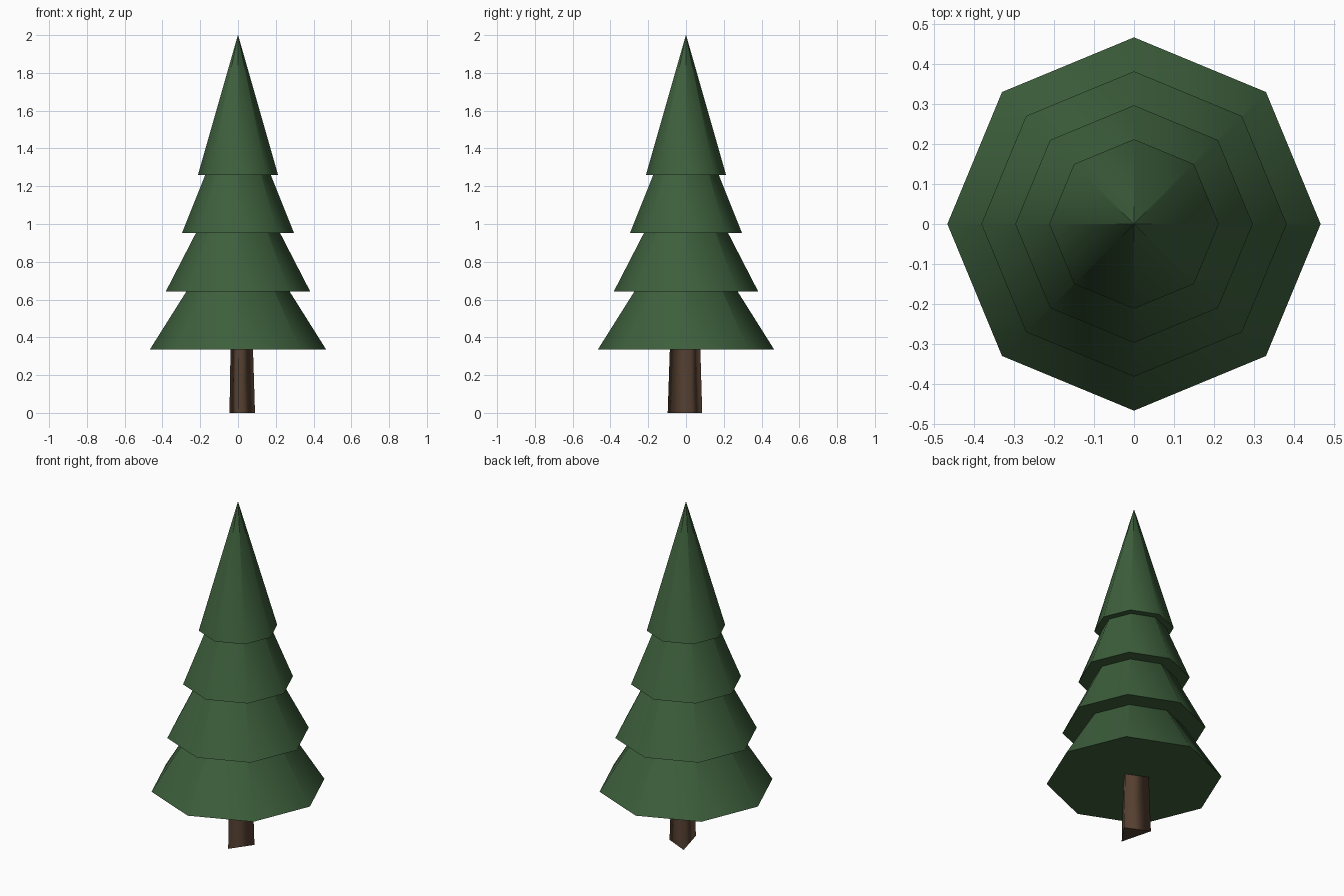
import bpy
import bmesh
from math import cos, sin, tau

cube = bpy.data.objects.get("Cube")
if cube:
    bpy.data.objects.remove(cube, do_unlink=True)


def make_material(name, rgb):
    mat = bpy.data.materials.new(name)
    mat.use_nodes = True
    colour = (*rgb, 1.0)
    mat.diffuse_color = colour
    bsdf = next(n for n in mat.node_tree.nodes if n.type == "BSDF_PRINCIPLED")
    bsdf.inputs["Base Color"].default_value = colour
    return mat


def tapered_prism(name, outline, bottom, top, taper, mat):
    """Extrude an outline upward, scaling it by taper; smooth sides, flat caps."""
    bm = bmesh.new()
    low = [bm.verts.new((x, y, bottom)) for x, y in outline]
    high = [bm.verts.new((x * taper, y * taper, top)) for x, y in outline]
    bm.faces.new(low[::-1])
    bm.faces.new(high)
    for i in range(len(low)):
        j = (i + 1) % len(low)
        bm.faces.new((low[i], low[j], high[j], high[i])).smooth = True
    mesh = bpy.data.meshes.new(name)
    bm.to_mesh(mesh)
    bm.free()
    mesh.materials.append(mat)
    obj = bpy.data.objects.new(name, mesh)
    bpy.context.collection.objects.link(obj)
    return obj


green = make_material("needle_green", (0.047, 0.115, 0.045))
brown = make_material("bark_brown", (0.09, 0.05, 0.03))

# Three-sided trunk, narrowing upward into the foliage
trunk_outline = [(0.004, -0.097), (0.09, 0.024), (-0.045, 0.086)]
tapered_prism("trunk", trunk_outline, 0.0, 0.4, 0.86, brown)

# Four overlapping eight-sided cones, each smaller and higher
TIERS, SIDES, HEIGHT = 4, 8, 0.74
for tier in range(TIERS):
    radius = 0.467 - 0.085 * tier
    base = 0.335 + 0.3083 * tier
    ring = [(radius * cos(tau * k / SIDES), radius * sin(tau * k / SIDES))
            for k in range(SIDES)]
    tapered_prism(f"foliage_tier_{tier + 1}", ring, base, base + HEIGHT, 0.002, green)
